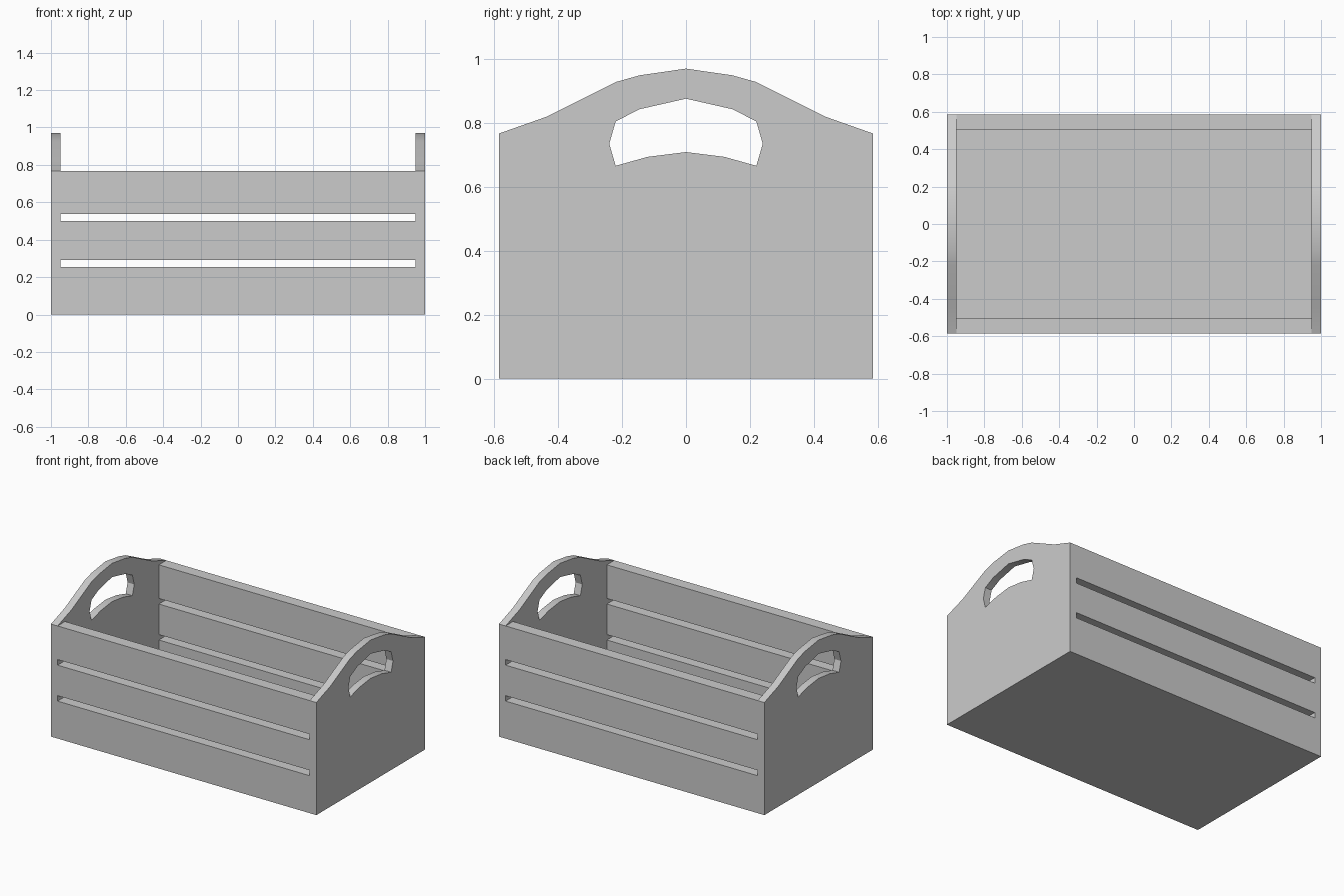
import bpy, bmesh, math

if "Cube" in bpy.data.objects:
    bpy.data.objects.remove(bpy.data.objects["Cube"])


def finish(bm, name):
    bmesh.ops.recalc_face_normals(bm, faces=bm.faces[:])
    mesh = bpy.data.meshes.new(name)
    bm.to_mesh(mesh)
    bm.free()
    obj = bpy.data.objects.new(name, mesh)
    bpy.context.collection.objects.link(obj)
    return obj


def box(name, x, y, z):
    bm = bmesh.new()
    bmesh.ops.create_cube(bm, size=1)
    for v in bm.verts:
        v.co = [(a + b) / 2 + c * (b - a) for c, (a, b) in zip(v.co, (x, y, z))]
    return finish(bm, name)


def mirrored(half):
    # closed symmetric loop from its right half (bottom to top)
    return half + [(-y, z) for y, z in reversed(half) if y > 0]


def end_panel(name, x0, x1):
    bm = bmesh.new()
    edges = []
    for loop in (OUTLINE, HANDLE):
        vs = [bm.verts.new((x0, y, z)) for y, z in loop]
        edges += [bm.edges.new((vs[i - 1], vs[i])) for i in range(len(vs))]
    bmesh.ops.triangle_fill(bm, edges=edges, use_beauty=True, normal=(1, 0, 0))
    ext = bmesh.ops.extrude_face_region(bm, geom=bm.faces[:], use_keep_orig=True)
    top = [g for g in ext["geom"] if isinstance(g, bmesh.types.BMVert)]
    bmesh.ops.translate(bm, verts=top, vec=(x1 - x0, 0, 0))
    obj = finish(bm, name)
    bpy.ops.object.select_all(action='DESELECT')
    obj.select_set(True)
    bpy.context.view_layer.objects.active = obj
    bpy.ops.object.shade_smooth_by_angle(angle=math.radians(30))


W = 0.585   # half depth
IN = 0.95   # inner face of the end panels
OUTLINE = mirrored([(W, 0), (W, 0.767), (0.435, 0.82), (0.22, 0.928),
                    (0.145, 0.949), (0, 0.97)])
HANDLE = mirrored([(0, 0.709), (0.12, 0.694), (0.22, 0.666), (0.24, 0.735),
                   (0.22, 0.805), (0.145, 0.843), (0, 0.876)])

# Arched end panels with hand holes
end_panel("left_end_panel", -1, -IN)
end_panel("right_end_panel", IN, 1)

# Three slats on each long side
for side, y in (("front", (-W, -0.505)), ("back", (0.505, W))):
    for level, z in (("lower", (0, 0.255)), ("middle", (0.292, 0.5)), ("upper", (0.538, 0.767))):
        box(f"{side}_{level}_slat", (-IN, IN), y, z)

# Floor between the slats
box("floor", (-IN, IN), (-0.505, 0.505), (0, 0.05))
